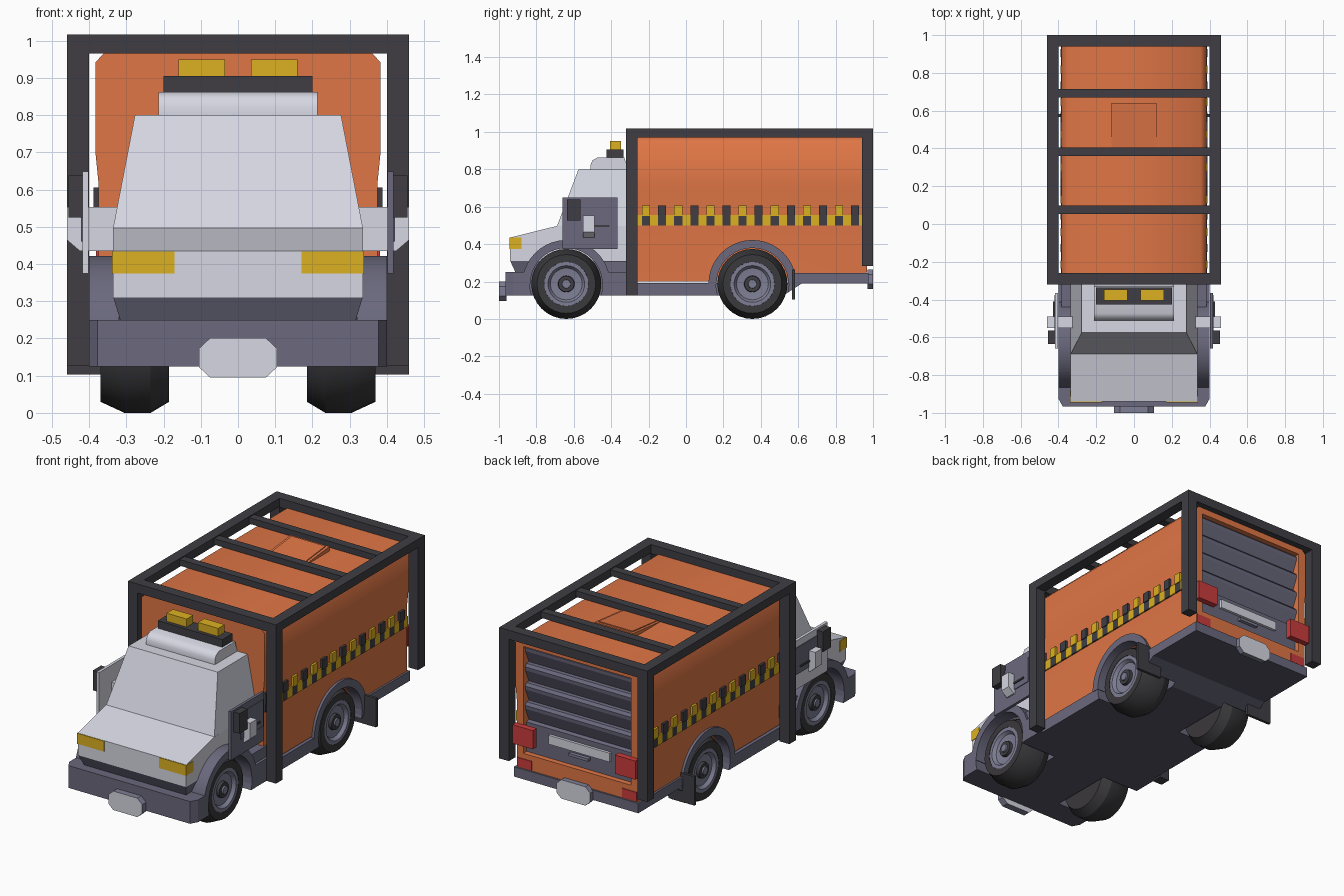
import bpy, bmesh, math

if "Cube" in bpy.data.objects:
    bpy.data.objects.remove(bpy.data.objects["Cube"])


def material(name, rgb):
    m = bpy.data.materials.new(name)
    m.diffuse_color = (*rgb, 1)
    m.use_nodes = True
    m.node_tree.nodes["Principled BSDF"].inputs["Base Color"].default_value = m.diffuse_color
    return m


ORANGE = material("orange", (0.74, 0.18, 0.06))
LIGHT = material("light_grey", (0.67, 0.68, 0.76))
SLATE = material("slate", (0.145, 0.14, 0.205))
RIM = material("rim_grey", (0.21, 0.21, 0.30))
DARK = material("charcoal", (0.05, 0.048, 0.056))
UNDER = material("underside_slate", (0.09, 0.09, 0.13))
TYRE = material("tyre_black", (0.042, 0.04, 0.044))
AMBER = material("amber", (0.72, 0.44, 0.015))
RED = material("red", (0.60, 0.045, 0.045))

WHEEL_Y = (-0.64, 0.355)
WHEEL_Z = 0.187


def finish(name, bm, *mats):
    bmesh.ops.recalc_face_normals(bm, faces=bm.faces)
    me = bpy.data.meshes.new(name)
    bm.to_mesh(me)
    bm.free()
    ob = bpy.data.objects.new(name, me)
    bpy.context.collection.objects.link(ob)
    for m in mats:
        me.materials.append(m)
    return ob


def loft(name, rings, *mats):
    """Skin a list of equal-length closed rings and cap both ends."""
    bm = bmesh.new()
    vs = [[bm.verts.new(p) for p in r] for r in rings]
    n = len(vs[0])
    for a, b in zip(vs, vs[1:]):
        for i in range(n):
            bm.faces.new((a[i], a[(i + 1) % n], b[(i + 1) % n], b[i]))
    bm.faces.new(vs[0])
    bm.faces.new(vs[-1])
    return finish(name, bm, *mats)


def prism(name, pts, axis, a, b, *mats):
    """Extrude a 2D outline along an axis from a to b."""
    place = {"x": lambda p, t: (t, p[0], p[1]),
             "y": lambda p, t: (p[0], t, p[1]),
             "z": lambda p, t: (p[0], p[1], t)}[axis]
    return loft(name, [[place(p, t) for p in pts] for t in (a, b)], *mats)


def box(name, x, y, z, *mats):
    corners = [(x[0], y[0]), (x[1], y[0]), (x[1], y[1]), (x[0], y[1])]
    return prism(name, corners, "z", z[0], z[1], *mats)


def side(s, a, b):
    return (s * a, s * b)


def smooth(ob, angle=30):
    bpy.ops.object.select_all(action="DESELECT")
    ob.select_set(True)
    bpy.context.view_layer.objects.active = ob
    bpy.ops.object.shade_smooth_by_angle(angle=math.radians(angle))


def lathe(name, profile, centre, s, *mats, seg=32):
    """Spin an (x, radius) profile around the axle."""
    rings = [[(s * x, centre[0] + r * math.cos(2 * math.pi * i / seg),
               centre[1] + r * math.sin(2 * math.pi * i / seg)) for i in range(seg)]
             for x, r in profile]
    ob = loft(name, rings, *mats)
    if mats:
        smooth(ob, 25)
    return ob


def arc(cy, r, n=20):
    return [(cy + r * math.cos(math.pi * i / n), WHEEL_Z + r * math.sin(math.pi * i / n))
            for i in range(n + 1)]


# Cutters: four wheel wells and the rear door opening
cutters = [lathe("well_cutter", [(0.17, 0.195), (0.5, 0.195)], (cy, WHEEL_Z), s, seg=40)
           for s in (-1, 1) for cy in WHEEL_Y]
door_cutter = box("door_cutter", (-0.335, 0.335), (0.90, 1.1), (0.33, 0.93))
for c in cutters + [door_cutter]:
    c.hide_render = True
    c.hide_viewport = True
    c.display_type = "WIRE"


def cut(ob, tools):
    for c in tools:
        m = ob.modifiers.new("cut", "BOOLEAN")
        m.operation, m.solver, m.object = "DIFFERENCE", "EXACT", c


# Cargo body
body = prism("cargo_body", [(-0.375, 0.2), (0.375, 0.2), (0.375, 0.62), (0.383, 0.70), (0.383, 0.942),
                            (0.353, 0.974), (-0.353, 0.974), (-0.383, 0.942), (-0.383, 0.70),
                            (-0.375, 0.62)], "y", -0.31, 0.965, ORANGE)
smooth(body, 50)
cut(body, cutters[1::2] + [door_cutter])
for w, y1, dz in ((0.12, 0.64, 0), (0.105, 0.625, 0.004)):
    loft("roof_hatch", [[(x, 0.40, 0.965), (x, y1, 0.965), (x, y1, 1.0 + dz), (x, 0.40, 0.976 + dz)]
                        for x in (-w, w)], ORANGE)

# Chassis and bumper with a darker underside
chassis = prism("chassis", [(-0.31, 0.125), (0.52, 0.125), (0.62, 0.19), (0.975, 0.19),
                            (0.975, 0.245), (0.55, 0.245), (0.55, 0.193), (-0.31, 0.193)],
                "x", -0.386, 0.386, SLATE, UNDER)
bumper = prism("front_bumper", [(-0.4, -0.3), (-0.4, -0.925), (-0.378, -0.965), (0.378, -0.965),
                                (0.4, -0.925), (0.4, -0.3)], "z", 0.125, 0.25, SLATE, UNDER)
for ob in (chassis, bumper):
    for f in ob.data.polygons:
        f.material_index = int(f.normal.z < -0.5)
    cut(ob, cutters)


# Cab: lower skirt, hood block, tapered upper cab
def rect(x, y0, y1, z):
    return [(-x, y0, z), (x, y0, z), (x, y1, z), (-x, y1, z)]


skirt = loft("cab_skirt", [rect(0.315, -0.91, -0.29, 0.245), rect(0.335, -0.94, -0.29, 0.31)], SLATE)
hood = prism("hood", [(-0.94, 0.31), (-0.94, 0.435), (-0.69, 0.497), (-0.28, 0.497), (-0.28, 0.31)],
             "x", -0.336, 0.336, LIGHT)
for ob in (skirt, hood):
    cut(ob, cutters[0::2])
loft("upper_cab", [rect(0.336, -0.69, -0.28, 0.495), rect(0.277, -0.575, -0.28, 0.80)], LIGHT)
fairing = prism("roof_fairing", [(-0.51, 0.80), (-0.51, 0.825), (-0.50, 0.848), (-0.475, 0.862),
                                 (-0.33, 0.862), (-0.31, 0.80)], "x", -0.213, 0.213, LIGHT)
smooth(fairing, 50)
box("beacon_bar", (-0.2, 0.2), (-0.425, -0.335), (0.86, 0.905), DARK)

# Octagonal tow plates: light faces, slate rims
for name, y, z in (("front_tow_plate", (-1.0, -0.96), 0.148), ("rear_tow_plate", (0.97, 1.0), 0.212)):
    half = [(0.105, -0.025), (0.105, 0.025), (0.075, 0.053)]
    octagon = [(0.075, -0.053)] + half
    octagon += [(-x, -h) for x, h in octagon]
    plate = prism(name, [(x, z + h) for x, h in octagon], "y", y[0], y[1], LIGHT, RIM)
    for f in plate.data.polygons:
        f.material_index = int(abs(f.normal.y) < 0.5)

# Paired parts
for s in (-1, 1):
    box("beacon", side(s, 0.035, 0.16), (-0.405, -0.348), (0.9, 0.95), AMBER)
    box("headlight", side(s, 0.17, 0.339), (-0.944, -0.88), (0.375, 0.434), AMBER)
    # Wheel arches and front wing infill
    for cy, out in zip(WHEEL_Y, (0.40, 0.389)):
        ring = arc(cy, 0.235) + arc(cy, 0.192)[::-1]
        smooth(prism("wheel_arch", ring, "x", s * 0.32, s * out, SLATE))
    wing = box("wing_infill", side(s, 0.31, 0.385), (-0.5, -0.29), (0.24, 0.31), SLATE)
    cut(wing, cutters[0::2])
    # Wheels
    for cy in WHEEL_Y:
        c = (cy, WHEEL_Z)
        lathe("tyre", [(0.185, 0.10), (0.185, 0.157), (0.235, 0.187), (0.305, 0.187),
                       (0.37, 0.157), (0.37, 0.118), (0.335, 0.112)], c, s, TYRE)
        lathe("rim", [(0.30, 0.114), (0.368, 0.118), (0.368, 0.098), (0.35, 0.085),
                      (0.345, 0.045)], c, s, RIM)
        lathe("hub_ring", [(0.34, 0.045), (0.362, 0.042), (0.362, 0.03)], c, s, DARK)
        lathe("hub_cap", [(0.35, 0.026), (0.37, 0.022)], c, s, RIM, seg=16)
    # Doors with mirror, bracket and handle
    box("door_panel", side(s, 0.402, 0.418), (-0.66, -0.365), (0.375, 0.648),
        SLATE if s > 0 else LIGHT)
    box("door_window", side(s, 0.416, 0.422), (-0.575, -0.375), (0.46, 0.61), SLATE)
    box("door_handle", side(s, 0.418, 0.428), (-0.49, -0.41), (0.492, 0.502), DARK)
    box("mirror", side(s, 0.41, 0.455), (-0.635, -0.565), (0.525, 0.638), DARK)
    prism("mirror_bracket", [(s * x, z) for x, z in
                             ((0.32, 0.435), (0.425, 0.435), (0.46, 0.465), (0.46, 0.553),
                              (0.32, 0.553))], "y", -0.55, -0.49, LIGHT)
    # Outer roll frame
    box("front_post", side(s, 0.40, 0.46), (-0.32, -0.26), (0.126, 1.0), DARK)
    box("rear_post", side(s, 0.40, 0.46), (0.94, 1.0), (0.282, 1.0), DARK)
    box("top_rail", side(s, 0.40, 0.46), (-0.32, 1.0), (0.97, 1.017), DARK)
    box("mud_flap", side(s, 0.30, 0.46), (0.567, 0.583), (0.103, 0.265), DARK)
    # Rear lamps
    box("tail_light", side(s, 0.255, 0.382), (0.96, 0.995), (0.385, 0.49), RED)
    box("reflector", side(s, 0.28, 0.372), (0.935, 0.969), (0.25, 0.30), RED)
    # Hazard strip: chequered band with raised blocks above
    for i in range(-2, 28):
        y = -0.235 + 0.043 * i
        y0, y1 = max(y, -0.305), min(y + 0.043, 0.96)
        box("hazard_band", side(s, 0.36, 0.383), (y0, y1), (0.50, 0.556), AMBER if i % 2 else DARK)
        if i % 2 == 0:
            box("hazard_block", side(s, 0.36, 0.388), (y0, y1), (0.55, 0.606),
                DARK if i % 4 else AMBER)

# Frame cross beams
for y0, y1 in ((-0.32, -0.26), (0.94, 1.0)):
    box("end_beam", (-0.401, 0.401), (y0, y1), (0.966, 1.017), DARK)
for y in (0.075, 0.383, 0.692):
    box("cross_bar", (-0.401, 0.401), (y - 0.023, y + 0.023), (0.978, 1.012), DARK)

# Rear roller door: four slats leaning inward at the bottom, above a flat panel
slats = [(0.895, 0.932)]
for i in range(4):
    z = 0.932 - 0.108 * i
    slats += [(0.935, z), (0.948, z - 0.015), (0.946, z - 0.035), (0.915, z - 0.106)]
slats += [(0.935, 0.495), (0.935, 0.325), (0.895, 0.325)]
prism("roller_door", slats, "x", -0.337, 0.337, SLATE)
box("rear_plate", (-0.19, 0.19), (0.93, 0.95), (0.415, 0.465), LIGHT)
box("rear_handle", (-0.06, 0.06), (0.93, 0.955), (0.385, 0.40), RIM)
